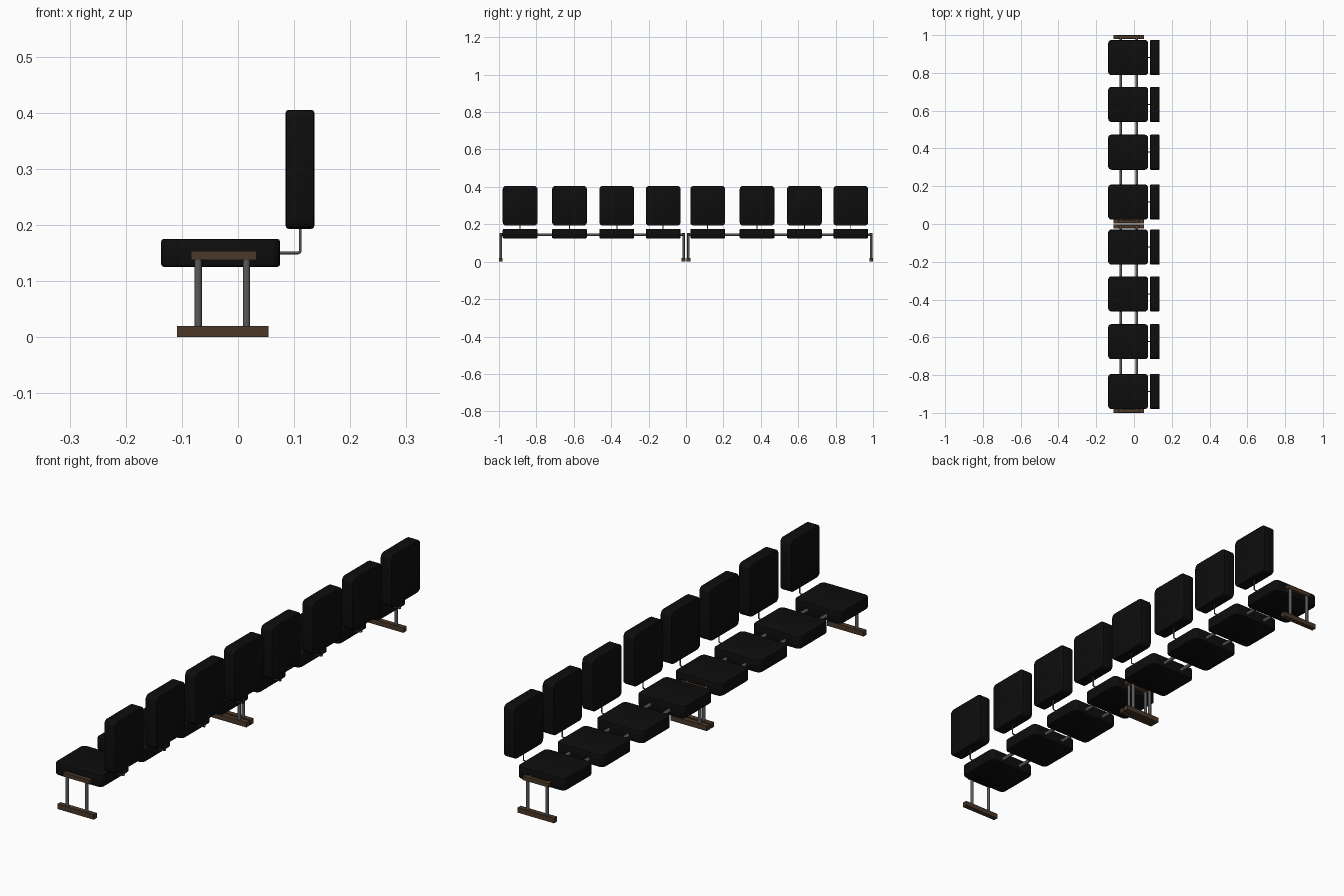
import bpy, bmesh, math
from mathutils import Vector

if "Cube" in bpy.data.objects:
    bpy.data.objects.remove(bpy.data.objects["Cube"])


def material(name, rgb):
    m = bpy.data.materials.new(name)
    m.diffuse_color = (*rgb, 1)
    m.use_nodes = True
    m.node_tree.nodes["Principled BSDF"].inputs["Base Color"].default_value = m.diffuse_color
    return m


BLACK = material("black_fabric", (0.004, 0.004, 0.004))
BROWN = material("brown_wood", (0.07, 0.04, 0.022))
STEEL = material("dark_steel", (0.1, 0.1, 0.1))


def finish(bm, name, mat, smooth=True):
    me = bpy.data.meshes.new(name)
    bm.to_mesh(me)
    bm.free()
    me.materials.append(mat)
    ob = bpy.data.objects.new(name, me)
    bpy.context.collection.objects.link(ob)
    if smooth:
        bpy.context.view_layer.objects.active = ob
        ob.select_set(True)
        bpy.ops.object.shade_smooth_by_angle(angle=math.radians(40))
        ob.select_set(False)
    return ob


def box(name, lo, hi, mat, round_axis=None):
    """Box between two corners; cushions get round corners about one axis and soft rims."""
    lo, hi = Vector(lo), Vector(hi)
    bm = bmesh.new()
    bmesh.ops.create_cube(bm, size=1)
    for v in bm.verts:
        v.co = (lo + hi) / 2 + v.co * (hi - lo)
    if round_axis is not None:
        def along(e):
            return abs((e.verts[0].co - e.verts[1].co).normalized()[round_axis]) > 0.9
        bmesh.ops.bevel(bm, geom=[e for e in bm.edges if along(e)], offset=0.018,
                        segments=4, profile=0.5, affect='EDGES')
        rims = [e for e in bm.edges if not along(e)]
        bmesh.ops.bevel(bm, geom=rims, offset=0.005, segments=2,
                        profile=0.5, affect='EDGES')
    return finish(bm, name, mat, round_axis is not None)


def rod(name, a, b, r):
    a, b = Vector(a), Vector(b)
    bm = bmesh.new()
    bmesh.ops.create_cone(bm, cap_ends=True, segments=16, radius1=r, radius2=r,
                          depth=(b - a).length)
    rot = (b - a).to_track_quat('Z', 'Y')
    for v in bm.verts:
        v.co = rot @ v.co + (a + b) / 2
    return finish(bm, name, STEEL)


def bracket(name, y):
    """Bent tube carrying the backrest."""
    cu = bpy.data.curves.new(name, 'CURVE')
    cu.dimensions = '3D'
    cu.bevel_depth = 0.0025
    cu.bevel_resolution = 2
    cu.use_fill_caps = True
    sp = cu.splines.new('POLY')
    pts = [(0.05, 0.15), (0.107, 0.15), (0.110, 0.151), (0.111, 0.154), (0.111, 0.21)]
    sp.points.add(len(pts) - 1)
    for p, (x, z) in zip(sp.points, pts):
        p.co = (x, y, z, 1)
    cu.materials.append(STEEL)
    bpy.context.collection.objects.link(bpy.data.objects.new(name, cu))


POSTS = (-0.071, 0.015)
for bench, off in enumerate((-1.0, 0.003)):
    # end frames: wooden foot, two posts, wooden top bar
    for y in (off + 0.01, off + 0.987):
        box("foot", (-0.109, y - 0.01, 0), (0.054, y + 0.01, 0.02), BROWN)
        box("top_bar", (-0.084, y - 0.008, 0.137), (0.033, y + 0.008, 0.153), BROWN)
        for x in POSTS:
            rod("post", (x, y, 0.018), (x, y, 0.14), 0.0065)
    # long rails under the seats
    for x in POSTS:
        rod("rail", (x, off + 0.01, 0.145), (x, off + 0.987, 0.145), 0.007)
    # four seats with backrests
    for c in (0.113, 0.377, 0.630, 0.878):
        y = off + c
        box("seat", (-0.137, y - 0.093, 0.125), (0.075, y + 0.093, 0.175), BLACK, 2)
        box("backrest", (0.085, y - 0.093, 0.193), (0.136, y + 0.093, 0.405), BLACK, 0)
        bracket("back_bracket", y)
